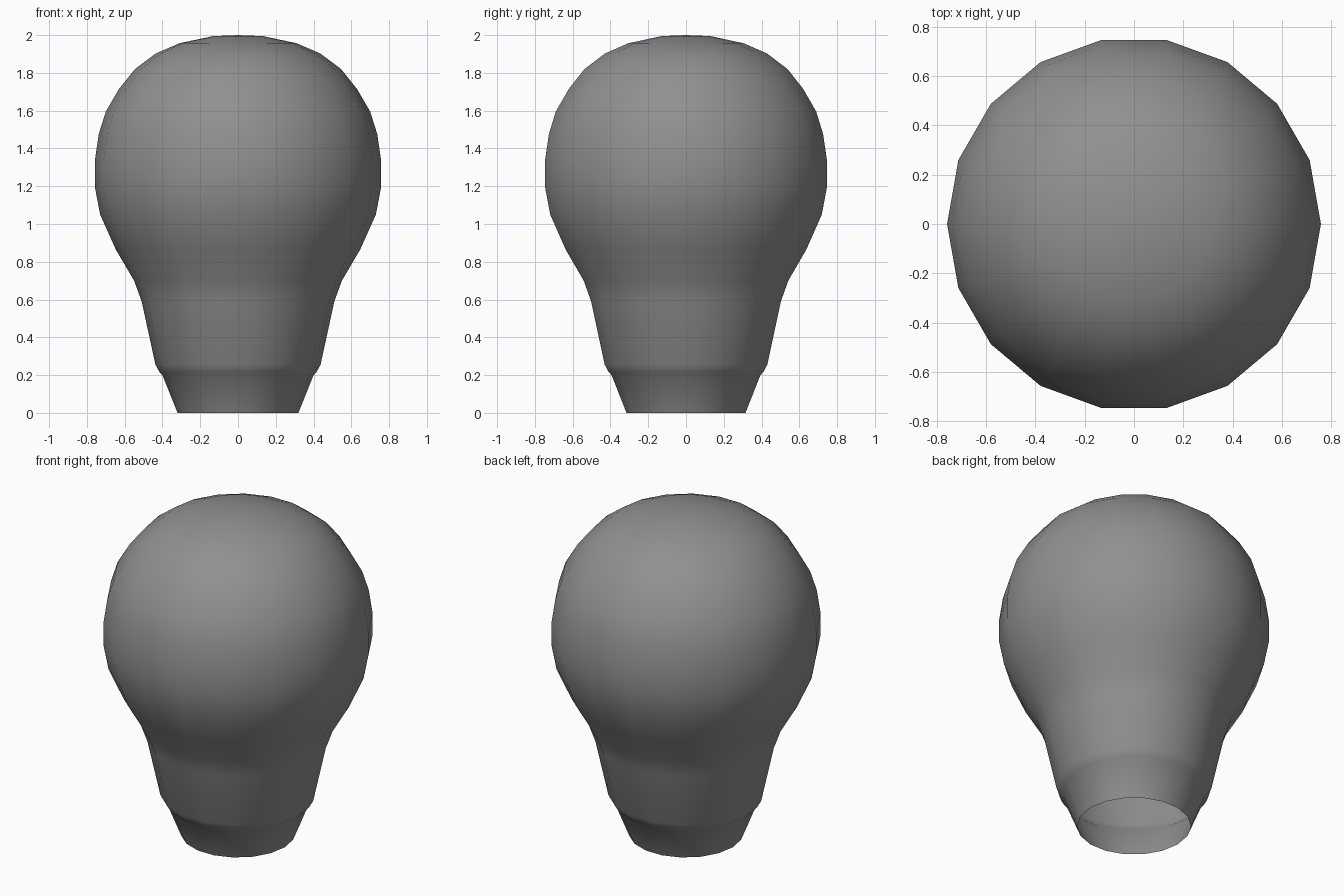
import bpy
import bmesh
from math import cos, sin, tau

SIDES = 18

cube = bpy.data.objects.get("Cube")
if cube:
    bpy.data.objects.remove(cube, do_unlink=True)


def make_material(name, colour):
    mat = bpy.data.materials.new(name)
    mat.use_nodes = True
    mat.diffuse_color = colour
    mat.node_tree.nodes["Principled BSDF"].inputs["Base Color"].default_value = colour
    return mat


def revolve(name, profile, apex, mat):
    """Spin a radius/height profile around z, open below and closed by an apex."""
    bm = bmesh.new()
    rings = [[bm.verts.new((r * cos(tau * i / SIDES), r * sin(tau * i / SIDES), z))
              for i in range(SIDES)] for r, z in profile]
    top = bm.verts.new((0, 0, apex))
    for i in range(SIDES):
        j = (i + 1) % SIDES
        for low, high in zip(rings, rings[1:]):
            bm.faces.new((low[i], low[j], high[j], high[i]))
        bm.faces.new((rings[-1][i], rings[-1][j], top))
    for face in bm.faces:
        face.smooth = True
    mesh = bpy.data.meshes.new(name)
    bm.to_mesh(mesh)
    bm.free()
    mesh.materials.append(mat)
    obj = bpy.data.objects.new(name, mesh)
    bpy.context.collection.objects.link(obj)
    return obj


# Tapered socket, small lip, flared neck, then the round globe
socket = [(0.32, 0), (0.40, 0.20)]
lip = [(0.415, 0.215), (0.437, 0.255)]
neck = [(0.51, 0.59), (0.55, 0.70), (0.647, 0.865)]
globe = [(0.73, 1.05), (0.758, 1.197), (0.758, 1.335), (0.737, 1.477),
         (0.70, 1.595), (0.63, 1.715), (0.546, 1.82), (0.435, 1.903),
         (0.31, 1.957), (0.13, 1.995)]

grey = make_material("mid_grey", (0.28, 0.28, 0.28, 1))
revolve("bulb_shell", socket + lip + neck + globe, 2.0, grey)
